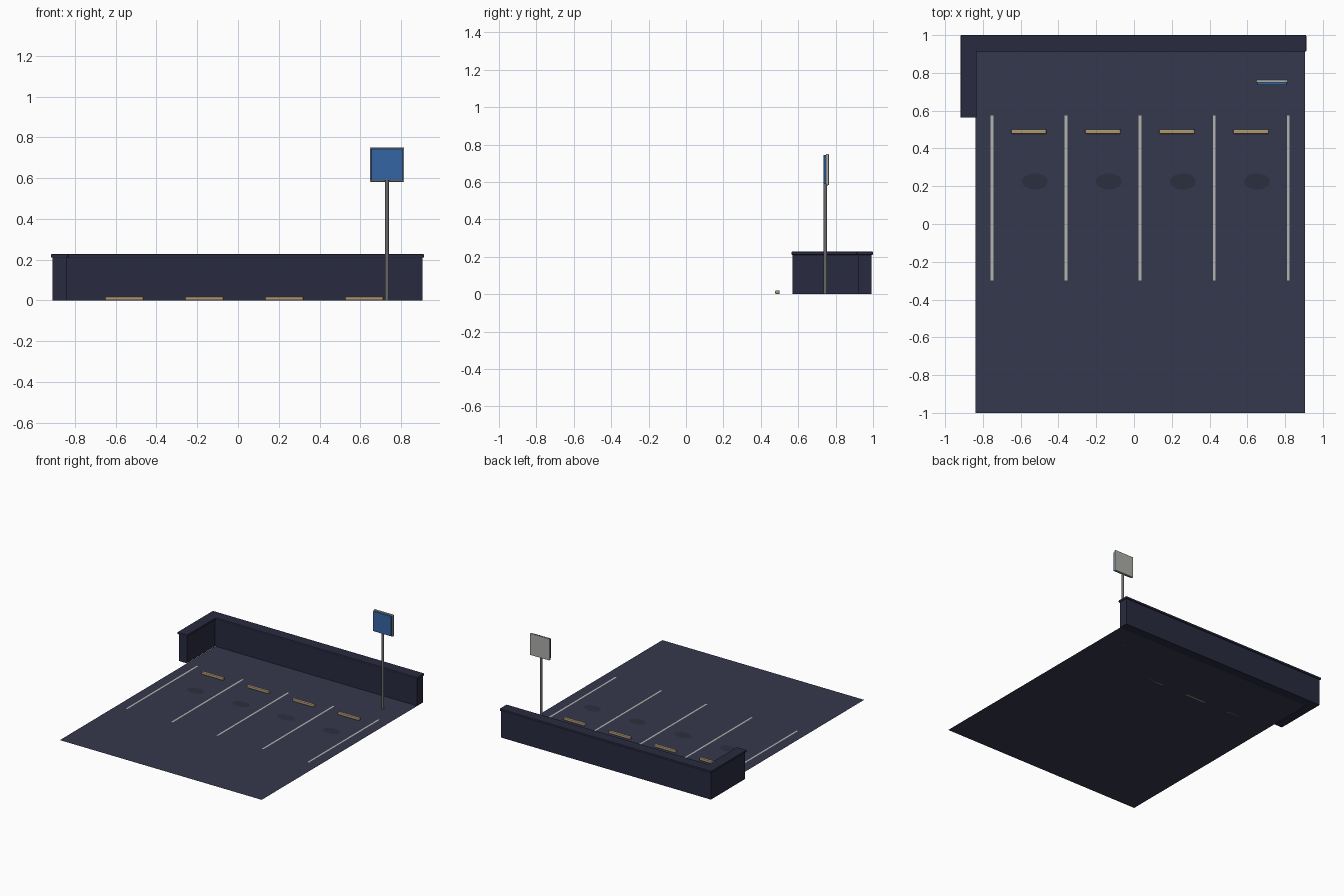
import bpy, bmesh, math
from mathutils import Matrix

if "Cube" in bpy.data.objects:
    bpy.data.objects.remove(bpy.data.objects["Cube"])


def material(name, rgb):
    m = bpy.data.materials.new(name)
    m.diffuse_color = (*rgb, 1)
    m.use_nodes = True
    m.node_tree.nodes["Principled BSDF"].inputs["Base Color"].default_value = m.diffuse_color
    return m


ASPHALT = material("asphalt", (0.036, 0.040, 0.075))
NAVY = material("wall_navy", (0.022, 0.024, 0.050))
STAIN = material("oil_stain", (0.026, 0.028, 0.050))
PAINT = material("line_paint", (0.45, 0.45, 0.42))
TAN = material("stop_tan", (0.40, 0.30, 0.17))
STEEL = material("steel", (0.14, 0.14, 0.15))
PANEL = material("sign_back", (0.42, 0.42, 0.40))
BLUE = material("sign_blue", (0.035, 0.13, 0.37))


def finish(name, bm, mat):
    bmesh.ops.recalc_face_normals(bm, faces=bm.faces)
    me = bpy.data.meshes.new(name)
    bm.to_mesh(me)
    bm.free()
    me.materials.append(mat)
    ob = bpy.data.objects.new(name, me)
    bpy.context.collection.objects.link(ob)
    return ob


def flat(name, pts, z, mat, height=0):
    """Flat polygon facing up, or a prism when height is given."""
    bm = bmesh.new()
    f = bm.faces.new([bm.verts.new((x, y, z)) for x, y in pts])
    if height:
        r = bmesh.ops.extrude_face_region(bm, geom=[f])
        verts = [v for v in r["geom"] if isinstance(v, bmesh.types.BMVert)]
        bmesh.ops.translate(bm, vec=(0, 0, height), verts=verts)
    return finish(name, bm, mat)


def rect(x0, x1, y0, y1):
    return [(x0, y0), (x1, y0), (x1, y1), (x0, y1)]


def box(name, x, y, z, mat, bevel=0):
    ob = flat(name, rect(*x, *y), z[0], mat, z[1] - z[0])
    if bevel:
        mod = ob.modifiers.new("bevel", "BEVEL")
        mod.width = bevel
        mod.segments = 2
    return ob


def corner(x0, x1, xi, y0, y1, yi):
    """L-shaped outline: back run plus left return."""
    return [(x0, y0), (xi, y0), (xi, yi), (x1, yi), (x1, y1), (x0, y1)]


# Ground sheet
flat("ground", rect(-0.84, 0.905, -1.0, 0.92), 0, ASPHALT)

# Low wall with overhanging cap
flat("wall", corner(-0.91, 0.905, -0.842, 0.57, 0.992, 0.92), 0, NAVY, 0.212)
cap = flat("wall_cap", corner(-0.918, 0.912, -0.833, 0.563, 1.0, 0.913), 0.21, NAVY, 0.017)
bev = cap.modifiers.new("bevel", "BEVEL")
bev.width = 0.004
bev.segments = 2

# Painted bay lines
PITCH = 0.392
for i in range(5):
    x = -0.752 + i * PITCH
    flat(f"bay_line_{i + 1}", rect(x - 0.007, x + 0.007, -0.30, 0.575), 0.002, PAINT)

# Wheel stops and oil stains, one per bay
for i in range(4):
    x = -0.557 + i * PITCH
    box(f"wheel_stop_{i + 1}", (x - 0.094, x + 0.094), (0.477, 0.501), (0, 0.02), TAN, 0.006)
    cx = -0.525 + i * PITCH
    ring = [(cx + 0.068 * math.cos(a), 0.225 + 0.043 * math.sin(a))
            for a in (math.tau * k / 24 for k in range(24))]
    flat(f"oil_stain_{i + 1}", ring, 0.003, STAIN)

# Sign post
bm = bmesh.new()
bmesh.ops.create_cone(bm, cap_ends=True, segments=12, radius1=0.01, radius2=0.01,
                      depth=0.60, matrix=Matrix.Translation((0.73, 0.745, 0.30)))
post = finish("sign_post", bm, STEEL)
for p in post.data.polygons:
    p.use_smooth = len(p.vertices) == 4

# Sign: pale backing panel with a blue face
box("sign_panel", (0.647, 0.815), (0.748, 0.764), (0.582, 0.75), PANEL, 0.004)
box("sign_face", (0.653, 0.809), (0.736, 0.749), (0.588, 0.744), BLUE, 0.002)
